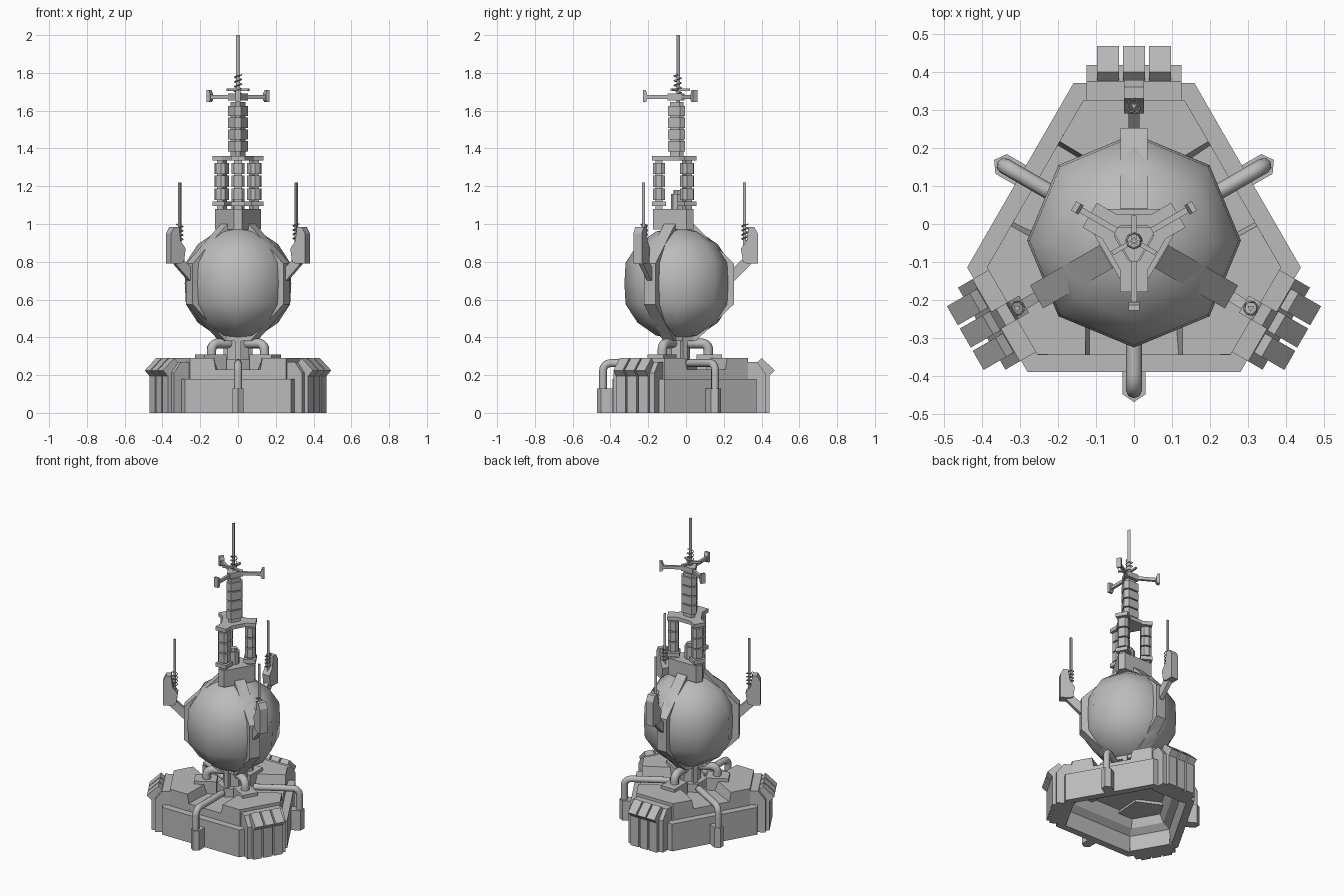
import bpy, bmesh, math
from mathutils import Matrix, Vector

if "Cube" in bpy.data.objects:
    bpy.data.objects.remove(bpy.data.objects["Cube"])

CY = -0.044                                   # y of the three-fold axis
CORNERS = [90, 210, 330]                      # directions of the base corners
SIDES = [30, 150, 270]                        # directions of the base flats
grey = bpy.data.materials.new("plain grey")
grey.diffuse_color = (0.5, 0.5, 0.5, 1)
grey.use_nodes = True
grey.node_tree.nodes["Principled BSDF"].inputs["Base Color"].default_value = grey.diffuse_color


def place(name, bm, angles, smooth=False):
    """Make one object per direction; local x is the outward direction."""
    bmesh.ops.recalc_face_normals(bm, faces=bm.faces[:])
    for f in bm.faces:
        f.smooth = smooth
    for a in angles:
        me = bpy.data.meshes.new(name)
        bm.to_mesh(me)
        me.transform(Matrix.Translation((0, CY, 0)) @ Matrix.Rotation(math.radians(a), 4, 'Z'))
        me.materials.append(grey)
        ob = bpy.data.objects.new(name, me)
        bpy.context.collection.objects.link(ob)
    bm.free()


def loft(name, loops, angles=(0,), smooth=False):
    bm = bmesh.new()
    rows = [[bm.verts.new(p) for p in lp] for lp in loops]
    n = len(rows[0])
    for a, b in zip(rows, rows[1:]):
        for i in range(n):
            j = (i + 1) % n
            bm.faces.new((a[i], a[j], b[j], b[i]))
    bm.faces.new(rows[0])
    bm.faces.new(rows[-1])
    place(name, bm, angles, smooth)


def slab(name, prof, width, angles, v=0):
    """Radial profile (r, z) given a width across."""
    loft(name, [[(r, v + s * width / 2, z) for r, z in prof] for s in (-1, 1)], angles)


def plan(name, pts, z0, z1, angles=(0,), top=None):
    loft(name, [[(u, v, z0) for u, v in pts], [(u, v, z1) for u, v in (top or pts)]], angles)


def box(name, u0, u1, w, z0, z1, angles, v=0):
    slab(name, [(u0, z0), (u1, z0), (u1, z1), (u0, z1)], w, angles, v)


def ngon(n, r, turn=0):
    return [(r * math.cos(math.radians(turn) + i * math.tau / n),
             r * math.sin(math.radians(turn) + i * math.tau / n)) for i in range(n)]


def tri(a, b, turn):
    """Triangle with cut tips: tips at distance a, flats at distance b."""
    h = (b - 0.5 * a) / math.cos(math.pi / 6)
    out = []
    for k in range(3):
        t = math.radians(turn + 120 * k)
        for v in (-h, h):
            out.append((a * math.cos(t) - v * math.sin(t), a * math.sin(t) + v * math.cos(t)))
    return out


def tube(name, path, r, sides, angles):
    pts = [Vector(p) for p in path]
    loops = []
    for i, p in enumerate(pts):
        d = (pts[min(i + 1, len(pts) - 1)] - pts[max(i - 1, 0)]).normalized()
        ref = Vector((0, 1, 0)) if abs(d.y) < 0.7 else Vector((0, 0, 1))
        s = d.cross(ref).normalized()
        t = d.cross(s)
        loops.append([p + r * (s * math.cos(q) + t * math.sin(q))
                      for q in (math.tau * k / sides for k in range(sides))])
    loft(name, loops, angles, sides > 6)


def elbow(r0, r1, z0, z1, bend):
    """Path running outward at height z1, then down to z0 at r1."""
    arc = [(r1 - bend + bend * math.sin(t), 0, z1 - bend + bend * math.cos(t))
           for t in (math.pi / 2 * k / 5 for k in range(6))]
    return [(r0, 0, z1)] + arc + [(r1, 0, z0)]


def spring(name, r, u, z0, z1, turns, angles):
    n = turns * 8
    tube(name, [(u + r * math.cos(math.tau * i / 8), r * math.sin(math.tau * i / 8),
                 z0 + (z1 - z0) * i / n) for i in range(n + 1)], 0.003, 4, angles)


# hollow base shell: inside, underside rim, outer wall, shelf, upper wall, deck
A, B = 0.4165, 0.346
loft("base_shell", [[(u, v, z) for u, v in tri(A - d, B - d, 90)] for d, z in
     [(0.13, 0.20), (0.10, 0.13), (0.06, 0.10), (0.045, 0.0), (0, 0), (0, 0.18),
      (0.045, 0.18), (0.045, 0.23)]])

# raised corner decks with sloping channel walls between them
plan("corner_deck", [(0.3715, -0.133), (0.3715, 0.133), (0.245, 0.2065), (0.104, 0), (0.245, -0.2065)],
     0.18, 0.29, CORNERS,
     [(0.3715, -0.133), (0.3715, 0.133), (0.262, 0.1965), (0.144, 0), (0.262, -0.1965)])
box("pipe_socket", 0.10, 0.235, 0.10, 0.23, 0.31, CORNERS)

# corner radiators
slab("radiator_frame", [(0.36, 0.0), (0.464, 0.0), (0.464, 0.21), (0.42, 0.27), (0.36, 0.27)], 0.25, CORNERS)
for v in (-0.068, 0, 0.068):
    slab("radiator_fin", [(0.40, 0.0), (0.485, 0.0), (0.485, 0.195), (0.514, 0.225), (0.445, 0.29),
                          (0.415, 0.26)], 0.058, CORNERS, v)

# outer drain pipes with foot boxes
tube("outer_pipe", elbow(0.12, 0.395, 0.10, 0.263, 0.04), 0.021, 8, SIDES)
plan("pipe_foot", [(0.34, -0.03), (0.405, -0.03), (0.426, 0), (0.405, 0.03), (0.34, 0.03)], 0, 0.13, SIDES)

# neck and inner pipes
plan("neck_column", ngon(6, 0.065, 30), 0.2, 0.44)
plan("neck_flange", ngon(6, 0.10, 30), 0.23, 0.285)
plan("neck_collar", tri(0.085, 0.075, 90), 0.38, 0.44)
box("neck_fin", 0.03, 0.08, 0.03, 0.26, 0.40, SIDES)
tube("inner_pipe", elbow(0.03, 0.162, 0.28, 0.368, 0.035), 0.026, 8, CORNERS)

# eight-sided smooth tank
tank = [(0.02, 0.39), (0.115, 0.41), (0.213, 0.478), (0.276, 0.575), (0.282, 0.685),
        (0.276, 0.795), (0.213, 0.892), (0.115, 0.96), (0.02, 0.98)]
loft("round_tank", [[(u, v, z) for u, v in ngon(8, r, 90)] for r, z in tank], (0,), True)

# ribs hugging the tank
slab("tank_rib", [(0.03, 0.38), (0.095, 0.38), (0.297, 0.575), (0.297, 0.79), (0.085, 1.0), (0.03, 1.0),
                  (0.03, 0.95), (0.10, 0.93), (0.24, 0.78), (0.24, 0.59), (0.10, 0.45), (0.03, 0.43)],
     0.07, CORNERS)

# side antennas carried by the ribs
slab("antenna_strut", [(0.28, 0.70), (0.30, 0.70), (0.385, 0.785), (0.385, 0.83), (0.36, 0.83), (0.28, 0.755)],
     0.028, CORNERS)
slab("antenna_body", [(0.345, 0.80), (0.37, 0.79), (0.424, 0.79), (0.424, 0.95), (0.405, 0.985),
                      (0.375, 0.985), (0.365, 0.91), (0.335, 0.87)], 0.052, CORNERS)
plan("antenna_rod", [(0.356 + u, v) for u, v in ngon(3, 0.01, 180)], 0.86, 1.22, CORNERS)
spring("antenna_spring", 0.018, 0.356, 0.91, 1.0, 4, CORNERS)

# top hub
plan("top_hub", tri(0.13, 0.083, 30), 0.97, 1.08)
plan("hub_core", ngon(8, 0.035), 1.08, 1.16)
plan("hub_core_cap", ngon(8, 0.022), 1.16, 1.18)

# three segmented columns between two plates
plan("upper_plate", tri(0.125, 0.07, 30), 1.335, 1.36)
box("column_core", 0.08, 0.118, 0.04, 1.08, 1.34, SIDES)
box("column_foot", 0.062, 0.135, 0.075, 1.095, 1.12, SIDES)
box("column_head", 0.062, 0.135, 0.075, 1.335, 1.36, SIDES)
for k in range(3):
    z = 1.128 + 0.068 * k
    plan("column_segment", [(0.068, -0.022), (0.085, -0.034), (0.115, -0.034), (0.132, -0.02),
                            (0.132, 0.02), (0.115, 0.034), (0.085, 0.034), (0.068, 0.022)],
         z, z + 0.06, SIDES)

# segmented mast
plan("mast_core", tri(0.04, 0.03, 30), 1.36, 1.645)
for k in range(4):
    z = 1.385 + 0.062 * k
    plan("mast_segment", tri(0.052, 0.04, 30), z, z + 0.054)

# mast head with three arms, spring and tall rod
plan("mast_head", tri(0.055, 0.036, 30), 1.655, 1.69)
box("head_arm", 0.02, 0.175, 0.016, 1.662, 1.682, SIDES)
slab("arm_tip", [(0.162, 1.655), (0.17, 1.645), (0.184, 1.645), (0.184, 1.71), (0.17, 1.71), (0.162, 1.69)],
     0.028, SIDES)
box("small_arm", 0.0, 0.066, 0.012, 1.705, 1.717, CORNERS)
plan("mast_rod", ngon(3, 0.011, 90), 1.63, 2.0)
spring("mast_spring", 0.02, 0, 1.69, 1.79, 4, (0,))

# keep hard edges on smooth parts
for ob in bpy.data.objects:
    if ob.name.startswith(("round_tank", "outer_pipe", "inner_pipe")):
        bpy.ops.object.select_all(action='DESELECT')
        ob.select_set(True)
        bpy.context.view_layer.objects.active = ob
        bpy.ops.object.shade_smooth_by_angle(angle=math.radians(50))
